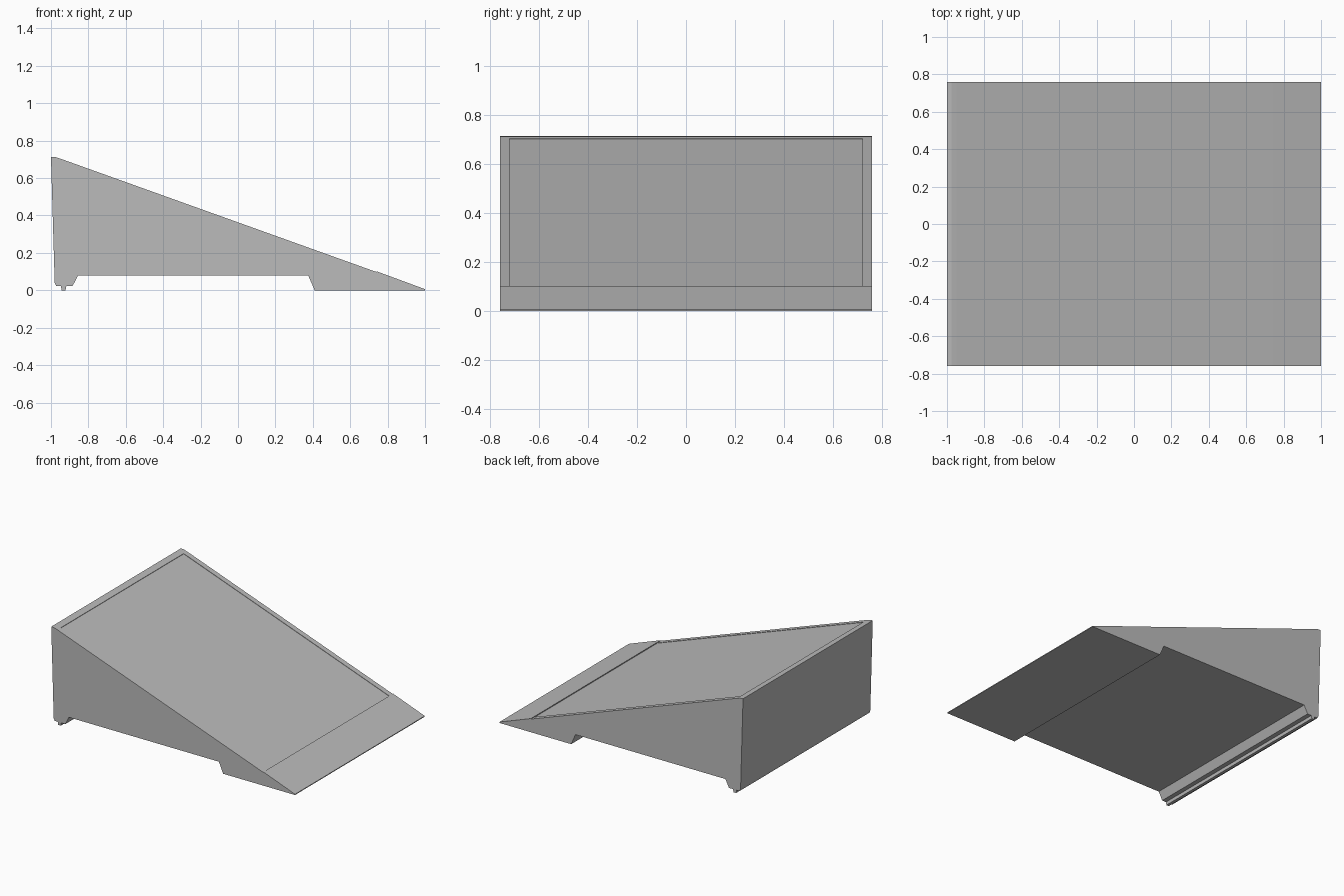
import bpy
import bmesh

cube = bpy.data.objects.get("Cube")
if cube:
    bpy.data.objects.remove(cube, do_unlink=True)

# Single flat grey finish
grey = bpy.data.materials.new("warm_grey")
grey.use_nodes = True
color = (0.5, 0.5, 0.5, 1)
grey.diffuse_color = color
grey.node_tree.nodes["Principled BSDF"].inputs["Base Color"].default_value = color


def section(drop):
    """Side outline in x, z; drop lowers the sloping panel."""
    underside = [(1, 0), (0.41, 0), (0.375, 0.08), (-0.855, 0.08), (-0.885, 0.022)]
    foot_rib = [(-0.918, 0.022), (-0.922, 0), (-0.943, 0), (-0.947, 0.022)]
    back_wall = [(-0.972, 0.022), (-0.98, 0.04), (-1, 0.714)]
    crown = [(-0.975, 0.712), (-0.95, 0.704)]
    panel = [(-0.95, 0.704 - drop), (0.74, 0.098 - drop)]
    lip = [(0.74, 0.102), (1, 0.006)]
    return underside + foot_rib + back_wall + crown + panel + lip


# Wedge body: side rails at full height, recessed panel between them
half, inner, recess = 0.76, 0.72, 0.003
stations = [(-half, 0), (-inner, 0), (-inner, recess),
            (inner, recess), (inner, 0), (half, 0)]
bm = bmesh.new()
rings = [[bm.verts.new((x, y, z)) for x, z in section(drop)] for y, drop in stations]
for a, b in zip(rings, rings[1:]):
    for i in range(len(a)):
        j = (i + 1) % len(a)
        bm.faces.new((a[i], a[j], b[j], b[i]))
bm.faces.new(rings[0])
bm.faces.new(rings[-1])
bmesh.ops.remove_doubles(bm, verts=bm.verts, dist=0.0001)
bmesh.ops.recalc_face_normals(bm, faces=bm.faces)

mesh = bpy.data.meshes.new("wedge_body")
bm.to_mesh(mesh)
bm.free()
mesh.materials.append(grey)
body = bpy.data.objects.new("wedge_body", mesh)
bpy.context.collection.objects.link(body)
